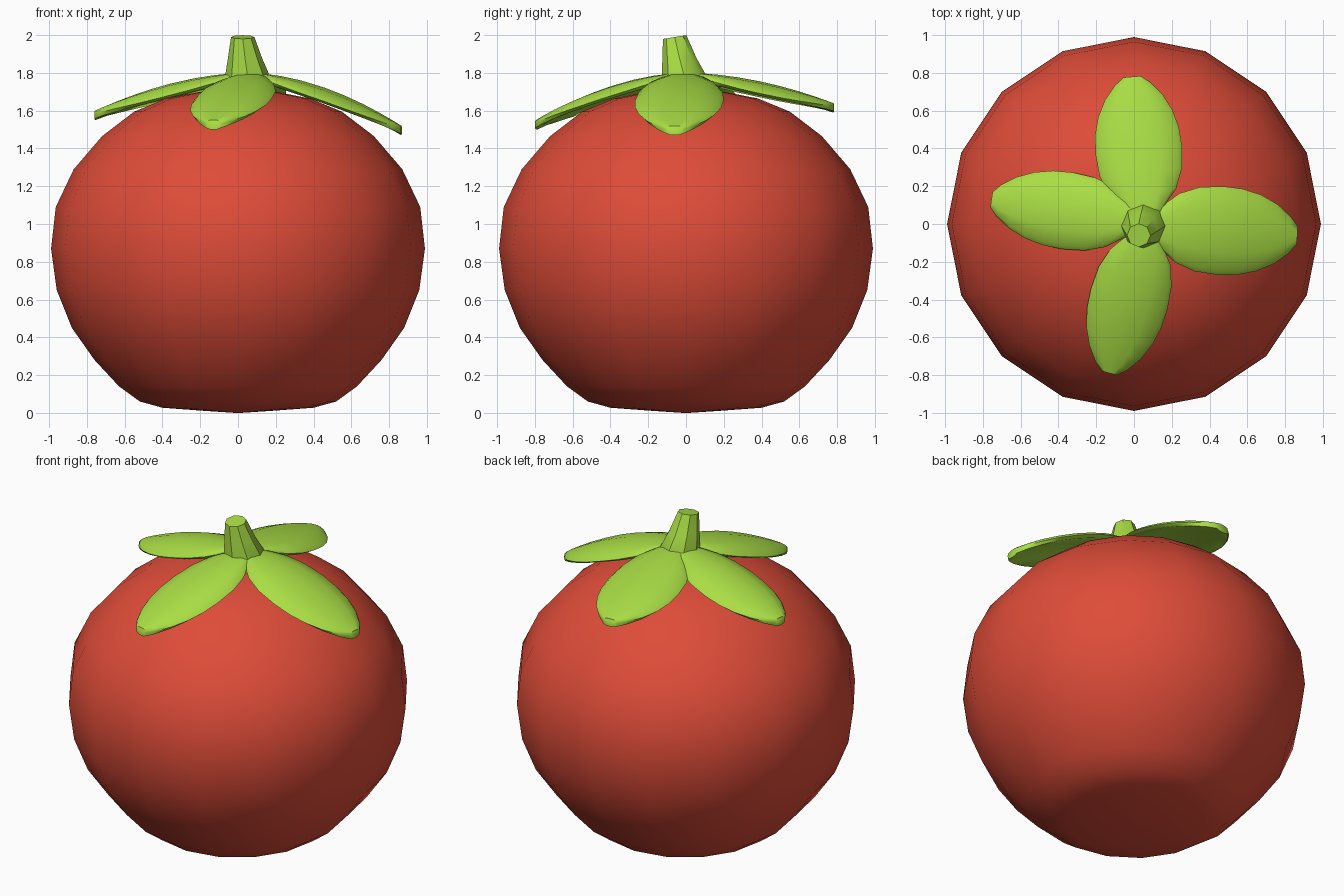
import bpy, bmesh, math
from mathutils import Vector

if "Cube" in bpy.data.objects:
    bpy.data.objects.remove(bpy.data.objects["Cube"])


def material(name, rgb):
    m = bpy.data.materials.new(name)
    m.diffuse_color = (*rgb, 1)
    m.use_nodes = True
    m.node_tree.nodes["Principled BSDF"].inputs["Base Color"].default_value = m.diffuse_color
    return m


RED = material("tomato red", (0.73, 0.072, 0.04))
GREEN = material("leaf green", (0.40, 0.73, 0.06))


def loft(name, rings, mat, angle):
    """Skin a list of equal-length closed rings and cap both ends."""
    bm = bmesh.new()
    loops = [[bm.verts.new(p) for p in ring] for ring in rings]
    n = len(loops[0])
    for a, b in zip(loops, loops[1:]):
        for i in range(n):
            j = (i + 1) % n
            bm.faces.new((a[i], a[j], b[j], b[i]))
    bm.faces.new(loops[0][::-1])
    bm.faces.new(loops[-1])
    bmesh.ops.recalc_face_normals(bm, faces=bm.faces)
    me = bpy.data.meshes.new(name)
    bm.to_mesh(me)
    bm.free()
    me.materials.append(mat)
    ob = bpy.data.objects.new(name, me)
    bpy.context.collection.objects.link(ob)
    bpy.ops.object.select_all(action='DESELECT')
    ob.select_set(True)
    bpy.context.view_layer.objects.active = ob
    bpy.ops.object.shade_smooth_by_angle(angle=math.radians(angle))
    return ob


def circle(cx, cy, z, r, n, tilt=0.0):
    return [(cx + r * math.cos(a), cy + r * math.sin(a), z + tilt * math.sin(a))
            for a in (2 * math.pi * i / n for i in range(n))]


# Tomato body: 16-sided, flattened at the bottom
profile = [(0.02, 0.0), (0.2, 0.012), (0.40, 0.027), (0.52, 0.06), (0.63, 0.14),
           (0.76, 0.28), (0.88, 0.45), (0.96, 0.65), (0.99, 0.87), (0.965, 1.09),
           (0.87, 1.29), (0.72, 1.465), (0.55, 1.595), (0.38, 1.665),
           (0.2, 1.70), (0.02, 1.71)]
loft("tomato_body", [circle(0, 0, z, r, 16) for r, z in profile], RED, 60)

# Leaf outline: position along the leaf, half-width fraction
OUTLINE = [(0, 0.25), (0.12, 0.5), (0.22, 0.78), (0.35, 0.95), (0.5, 1.0),
           (0.63, 0.97), (0.75, 0.86), (0.86, 0.67), (0.95, 0.42), (1.0, 0.2)]
# Cross-section: side position, depth below the top surface
SECTION = [(-1, 0.018), (-0.9, 0.005), (-0.5, 0), (0, 0), (0.5, 0), (0.9, 0.005),
           (1, 0.018), (0.9, 0.04), (0.5, 0.048), (0, 0.05), (-0.5, 0.048), (-0.9, 0.04)]


def leaf(name, root, tip, width, tip_z):
    root, tip = Vector(root), Vector(tip)
    d = (tip - root).normalized()
    side = Vector((-d.y, d.x))
    rings = []
    for t, w in OUTLINE:
        c = root.lerp(tip, t)
        z = 1.80 - (1.80 - tip_z) * t ** 1.85
        ring = []
        for u, depth in SECTION:
            p = c + side * (u * w * width)
            ring.append((p.x, p.y, z - depth - 0.05 * (u * w) ** 2))
        rings.append(ring)
    loft(name, rings, GREEN, 50)


leaf("leaf_right", (0.05, -0.01), (0.865, -0.06), 0.235, 1.52)
leaf("leaf_left", (0.05, 0.01), (-0.755, 0.13), 0.205, 1.60)
leaf("leaf_back", (0.06, 0.0), (-0.01, 0.78), 0.23, 1.64)
leaf("leaf_front", (0.08, 0.0), (-0.13, -0.79), 0.21, 1.55)

# Stem: leaning, tapered, eight-sided
loft("stem", [circle(0.05, -0.01, 1.68, 0.12, 8),
              circle(0.05, -0.01, 1.785, 0.118, 8),
              circle(0.037, -0.035, 1.88, 0.09, 8),
              circle(0.025, -0.06, 1.99, 0.062, 8, 0.01)], GREEN, 40)
